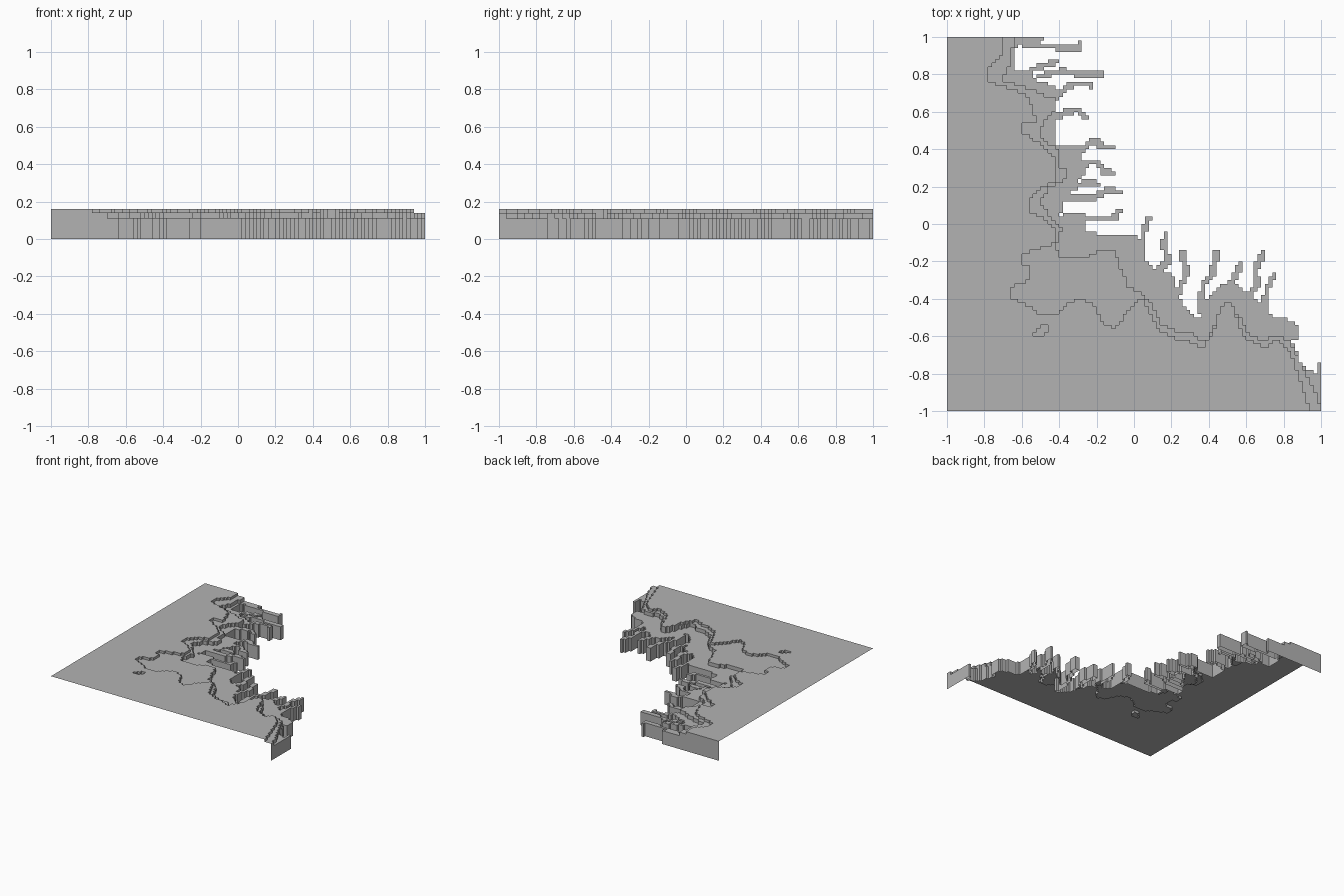
import bpy, bmesh
from mathutils import Vector

CELL, N = 0.02, 100
HEIGHT = {"plateau": 0.16, "terrace": 0.14, "shore": 0.11}

# Corner points shared by every layer (front-left block of land)
BASE = [(-1.01, -1.01), (-1.01, 1.01)]

# Inner edge of the high plateau, from back to right
plateau_edge = [
    (-.69, 1.01), (-.70, .90), (-.78, .84), (-.78, .76), (-.70, .74), (-.58, .70), (-.54, .62),
    (-.52, .55), (-.60, .54), (-.60, .49), (-.52, .44), (-.46, .40), (-.42, .34), (-.41, .24),
    (-.50, .19), (-.55, .14), (-.55, .07), (-.48, .03), (-.42, -.03), (-.42, -.10), (-.50, -.13),
    (-.60, -.16), (-.60, -.21), (-.56, -.22), (-.56, -.30), (-.66, -.34), (-.66, -.39), (-.55, -.44),
    (-.50, -.48), (-.42, -.48), (-.35, -.42), (-.28, -.40), (-.22, -.43), (-.16, -.53), (-.10, -.56),
    (-.06, -.50), (0, -.42), (.04, -.39), (.08, -.46), (.13, -.56), (.22, -.61), (.30, -.63),
    (.37, -.66), (.43, -.57), (.45, -.47), (.50, -.41), (.54, -.46), (.58, -.60), (.64, -.63),
    (.70, -.66), (.76, -.62), (.82, -.66), (.86, -.75), (.90, -.87), (.95, -1.01)]

# Edge of the middle terrace
terrace_edge = [
    (-.64, 1.01), (-.66, .85), (-.70, .77), (-.60, .74), (-.50, .70), (-.42, .67), (-.42, .60),
    (-.48, .55), (-.50, .48), (-.44, .42), (-.40, .39), (-.40, .31), (-.36, .30), (-.36, .24),
    (-.45, .20), (-.50, .12), (-.45, .05), (-.38, -.02), (-.40, -.05), (-.42, -.14), (-.38, -.18),
    (-.25, -.17), (-.18, -.14), (-.10, -.14), (-.07, -.24), (-.03, -.33), (.05, -.38), (.10, -.44),
    (.15, -.54), (.22, -.57), (.30, -.58), (.38, -.63), (.44, -.52), (.50, -.40), (.57, -.50),
    (.62, -.59), (.70, -.63), (.76, -.59), (.84, -.63), (.90, -.76), (.96, -.88), (1.01, -1.01)]

# Main coastline without its fingers
coast_edge = [
    (-.48, 1.01), (-.48, .98), (-.58, .97), (-.64, .94), (-.64, .82), (-.56, .80), (-.50, .76),
    (-.42, .74), (-.39, .68), (-.42, .66), (-.42, .42), (-.36, .41), (-.26, .41), (-.28, .36),
    (-.24, .32), (-.26, .26), (-.32, .22), (-.37, .20), (-.32, .15), (-.38, .11), (-.39, .05),
    (-.26, .01), (-.25, -.04), (-.16, -.06), (0, -.05), (.05, -.10), (.07, -.19), (.12, -.25),
    (.20, -.25), (.24, -.38), (.30, -.48), (.36, -.50), (.40, -.38), (.48, -.32), (.55, -.32),
    (.60, -.37), (.65, -.40), (.70, -.45), (.75, -.49), (.80, -.50), (.88, -.54), (.88, -.61),
    (.82, -.61), (.86, -.66), (.90, -.76), (.93, -.78), (.98, -.80), (.98, -.74), (1.01, -.74),
    (1.01, -1.01)]

# Thin fingers of rock reaching off the coast
north_fingers = [
    [(-.62, .97), (-.48, .95), (-.29, .94), (-.29, .96)],
    [(-.60, .80), (-.50, .84), (-.41, .87)],
    [(-.50, .79), (-.38, .82), (-.30, .80), (-.18, .80)],
    [(-.40, .69), (-.33, .75), (-.24, .75), (-.23, .73)],
    [(-.42, .57), (-.36, .60), (-.30, .61), (-.26, .57)],
    [(-.28, .40), (-.20, .45), (-.17, .41), (-.11, .41)],
    [(-.28, .33), (-.20, .33), (-.16, .28), (-.11, .27)],
    [(-.36, .19), (-.25, .22), (-.19, .21)],
    [(-.36, .13), (-.22, .14), (-.14, .18), (-.08, .17)],
    [(-.36, .04), (-.20, .03), (-.11, .03), (-.08, .07)]]
south_fingers = [
    [(.05, -.10), (.05, -.04), (.08, .03)],
    [(.11, -.26), (.19, -.20), (.16, -.12), (.17, -.05)],
    [(.24, -.36), (.28, -.26), (.26, -.16)],
    [(.36, -.46), (.37, -.32), (.42, -.26), (.44, -.16)],
    [(.48, -.34), (.53, -.30), (.57, -.22)],
    [(.61, -.38), (.66, -.32), (.65, -.25), (.69, -.15)],
    [(.70, -.45), (.71, -.35), (.75, -.27)]]
pit = [(-.54, -.60), (-.50, -.54), (-.46, -.54), (-.46, -.57), (-.49, -.60)]


def inside(x, y, poly):
    hit = False
    for (ax, ay), (bx, by) in zip(poly, poly[1:] + poly[:1]):
        if (ay > y) != (by > y) and x < ax + (y - ay) * (bx - ax) / (by - ay):
            hit = not hit
    return hit


def near_path(x, y, path, r):
    p = Vector((x, y))
    for a, b in zip(path, path[1:]):
        a, b = Vector(a), Vector(b)
        t = max(0, min(1, (p - a).dot(b - a) / (b - a).length_squared))
        if (p - a.lerp(b, t)).length < r:
            return True
    return False


def layer_at(i, j):
    x, y = -1 + (i + .5) * CELL, -1 + (j + .5) * CELL
    if inside(x, y, BASE + plateau_edge):
        return "terrace" if inside(x, y, pit) else "plateau"
    if inside(x, y, BASE + terrace_edge):
        return "terrace"
    if inside(x, y, BASE + coast_edge):
        return "shore"
    if any(near_path(x, y, f, .0165) for f in north_fingers + south_fingers):
        return "shore"
    return None


cells = {(i, j): layer_at(i, j) for i in range(N) for j in range(N)}
stone = bpy.data.materials.new("grey stone")
stone.diffuse_color = (.45, .45, .45, 1)

# side offsets with the two cell corners of each wall, counter-clockwise
SIDES = [((1, 0), (1, 0), (1, 1)), ((0, 1), (1, 1), (0, 1)),
         ((-1, 0), (0, 1), (0, 0)), ((0, -1), (0, 0), (1, 0))]


def build_layer(name):
    """Flat top of one level plus the cliffs down to lower neighbours."""
    bm = bmesh.new()
    z = HEIGHT[name]

    def vert(i, j, h):
        return bm.verts.new((-1 + i * CELL, -1 + j * CELL, h))

    for (i, j), layer in cells.items():
        if layer != name:
            continue
        bm.faces.new([vert(i + a, j + b, z) for a, b in ((0, 0), (1, 0), (1, 1), (0, 1))])
        for (di, dj), p, q in SIDES:
            if i + di < 0 or j + dj < 0:      # left and front edges stay open
                continue
            low = HEIGHT.get(cells.get((i + di, j + dj)), 0)
            if low < z:
                bm.faces.new([vert(i + p[0], j + p[1], low), vert(i + q[0], j + q[1], low),
                              vert(i + q[0], j + q[1], z), vert(i + p[0], j + p[1], z)])
    bmesh.ops.remove_doubles(bm, verts=bm.verts, dist=.001)
    mesh = bpy.data.meshes.new(name)
    bm.to_mesh(mesh)
    bm.free()
    mesh.materials.append(stone)
    bpy.context.collection.objects.link(bpy.data.objects.new(name, mesh))


for layer_name in HEIGHT:
    build_layer(layer_name)
